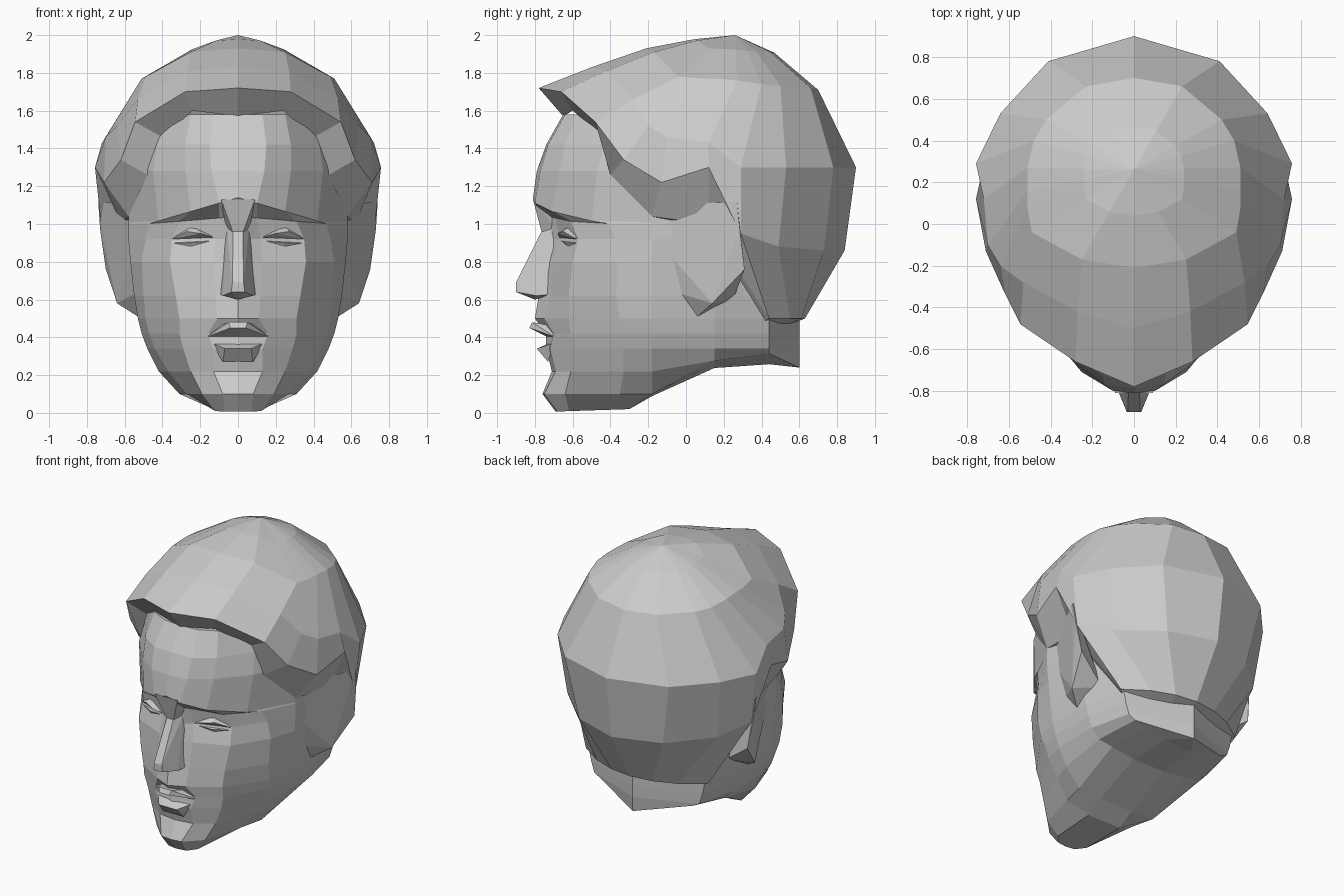
import bpy
import bmesh
from mathutils import Vector

cube = bpy.data.objects.get("Cube")
if cube:
    bpy.data.objects.remove(cube, do_unlink=True)

# One plain clay colour for the whole bust
clay = bpy.data.materials.new("clay_grey")
clay.use_nodes = True
colour = (0.6, 0.6, 0.6, 1)
clay.diffuse_color = colour
clay.node_tree.nodes["Principled BSDF"].inputs["Base Color"].default_value = colour


def finish(name, bm):
    """Clean the mesh and link it as a flat shaded object."""
    bmesh.ops.remove_doubles(bm, verts=bm.verts, dist=0.002)
    bmesh.ops.dissolve_degenerate(bm, edges=bm.edges, dist=0.001)
    bmesh.ops.recalc_face_normals(bm, faces=bm.faces)
    mesh = bpy.data.meshes.new(name)
    bm.to_mesh(mesh)
    bm.free()
    mesh.materials.append(clay)
    obj = bpy.data.objects.new(name, mesh)
    bpy.context.collection.objects.link(obj)
    return obj


def symmetric_loft(name, rows):
    """Skin rows of points that describe the +x half, and mirror them."""
    bm = bmesh.new()
    for side in (1, -1):
        grid = [[bm.verts.new((side * x, y, z)) for x, y, z in row] for row in rows]
        for low, high in zip(grid, grid[1:]):
            for i in range(len(low) - 1):
                bm.faces.new((low[i], low[i + 1], high[i + 1], high[i]))
    return finish(name, bm)


def hull(name, points, sides=(1,)):
    """Faceted convex lump through the given points, on one or both sides."""
    bm = bmesh.new()
    for side in sides:
        verts = [bm.verts.new((side * x, y, z)) for x, y, z in points]
        result = bmesh.ops.convex_hull(bm, input=verts)
        unused = set(result["geom_interior"]) | set(result["geom_unused"])
        bmesh.ops.delete(bm, geom=[g for g in unused if isinstance(g, bmesh.types.BMVert)],
                         context='VERTS')
    return finish(name, bm)


def both(points):
    """Points together with their mirror images."""
    return points + [(-x, y, z) for x, y, z in points if x]


def jaw_height(x, y):
    """Lowest height of the underside, which rises backwards and sideways."""
    line = [(-0.9, 0), (-0.3, 0.02), (0, 0.18), (0.15, 0.22), (0.6, 0.24)]
    rise = .3 * x * max(0, y + .3)
    for (y0, z0), (y1, z1) in zip(line, line[1:]):
        if y <= y1:
            return rise + z0 + (z1 - z0) * (y - y0) / (y1 - y0)
    return rise + line[-1][1]


# Head: height, centre depth, three points across the face, half width
levels = [
    (0, -.69, (.07, -.68), (.12, -.62), (.13, -.3), .13),
    (.1, -.76, (.08, -.75), (.19, -.64), (.27, -.35), .31),
    (.22, -.71, (.13, -.69), (.25, -.61), (.37, -.33), .42),
    (.34, -.74, (.13, -.72), (.29, -.6), (.44, -.33), .48),
    (.42, -.74, (.16, -.7), (.31, -.61), (.47, -.33), .51),
    (.5, -.8, (.11, -.75), (.31, -.62), (.49, -.35), .53),
    (.62, -.78, (.12, -.72), (.33, -.62), (.5, -.37), .55),
    (.8, -.75, (.13, -.7), (.36, -.6), (.51, -.36), .57),
    (.92, -.74, (.12, -.67), (.35, -.57), (.49, -.37), .58),
    (1.04, -.76, (.1, -.69), (.31, -.61), (.47, -.41), .58),
    (1.14, -.81, (.1, -.8), (.25, -.71), (.42, -.5), .58),
    (1.28, -.79, (.14, -.77), (.28, -.67), (.45, -.47), .58),
    (1.42, -.74, (.15, -.73), (.28, -.64), (.43, -.43), .56),
    (1.58, -.65, (.13, -.64), (.25, -.58), (.4, -.4), .5),
]
rows = []
for z, front, nasal, eye, cheek, width in levels:
    section = [(0, front), nasal, eye, cheek,
               (width, -.18), (width, .15), (width * .86, .44), (0, .6)]
    sag = 2.1 * (z - 1) if 1 < z < 1.2 else 0     # brow slopes down outwards
    rows.append([(x, y, max(z - sag * min(x, .45), jaw_height(x, y))) for x, y in section])
caps = [[(0, y, z) for x, y, z in row] for row in (rows[0], rows[-1])]
symmetric_loft("head", [caps[0]] + rows + [caps[1]])

# Hair: rings of points running from the forehead round to the nape
crown = Vector((0, .26, 2))
upper = [(0, -.21, 1.93), (.25, -.17, 1.91), (.49, -.04, 1.78), (.51, .08, 1.77),
         (.51, .16, 1.77), (.51, .27, 1.76), (.48, .4, 1.74), (.42, .5, 1.73),
         (.23, .66, 1.72), (0, .7, 1.71)]
middle = [(0, -.5, 1.83), (.27, -.42, 1.81), (.53, -.28, 1.66), (.64, -.2, 1.52),
          (.7, -.1, 1.46), (.72, .12, 1.43), (.757, .29, 1.3), (.64, .53, 1.3),
          (.41, .78, 1.3), (0, .9, 1.3)]
brim = [(0, -.78, 1.72), (.28, -.66, 1.7), (.545, -.48, 1.54), (.62, -.33, 1.34),
        (.71, -.13, 1.22), (.757, .12, 1.3), (.72, .29, .95), (.59, .49, .88),
        (.33, .73, .86), (0, .84, .86)]
hairline = [(0, -.65, 1.57), (.24, -.6, 1.6), (.4, -.43, 1.46), (.48, -.4, 1.26),
            (.58, -.18, 1.04), (.62, .12, 1.0), (.48, .44, .5), (.32, .55, .5),
            (.16, .61, .5), (0, .63, .5)]
top = []
for p in upper:
    q = crown.lerp(Vector(p), .47)
    q.z += .15 * (crown.z - p[2])
    top.append(q)
tucked = [p if i < 5 else (p[0] * .85, p[1] * .85, p[2] - .04)
          for i, p in enumerate(hairline)]
symmetric_loft("hair", [[crown] * len(upper), top, upper, middle, brim, hairline, tucked])

# Ears: flat wedges flaring out towards the back
hull("ears", [(.53, -.06, .64), (.53, .06, .51), (.64, .14, .58), (.7, .31, .76),
              (.73, .285, .97), (.74, .27, 1.12), (.58, -.1, 1.1), (.56, -.1, .85),
              (.48, .25, .6)], (1, -1))

# Nose: narrow back, blunt tip and flared wings, joined to the brow by a bridge
hull("nose", both([(.025, -.755, .98), (.06, -.69, .99), (.03, -.9, .69),
                   (.035, -.9, .64), (.08, -.79, .62), (.1, -.7, .63), (0, -.8, .6)]))
hull("nose_bridge", both([(.09, -.81, 1.13), (.028, -.765, .96), (.06, -.68, .97),
                          (.09, -.7, 1.1)]))

# Lips
hull("upper_lip", both([(.17, -.69, .4), (.05, -.815, .48), (.04, -.83, .45),
                        (.1, -.7, .46), (0, -.73, .4)]))
hull("lower_lip", both([(.14, -.7, .37), (.07, -.79, .34), (.08, -.73, .27),
                        (0, -.7, .38)]))

# Eyelids, leaving a narrow slit between them
hull("upper_eyelids", [(.13, -.67, .93), (.2, -.68, .95), (.27, -.65, .96),
                       (.35, -.58, .92), (.24, -.6, 1.0), (.24, -.6, .95)], (1, -1))
hull("lower_eyelids", [(.15, -.66, .91), (.25, -.635, .9), (.35, -.575, .9),
                       (.25, -.6, .84), (.25, -.58, .9)], (1, -1))
